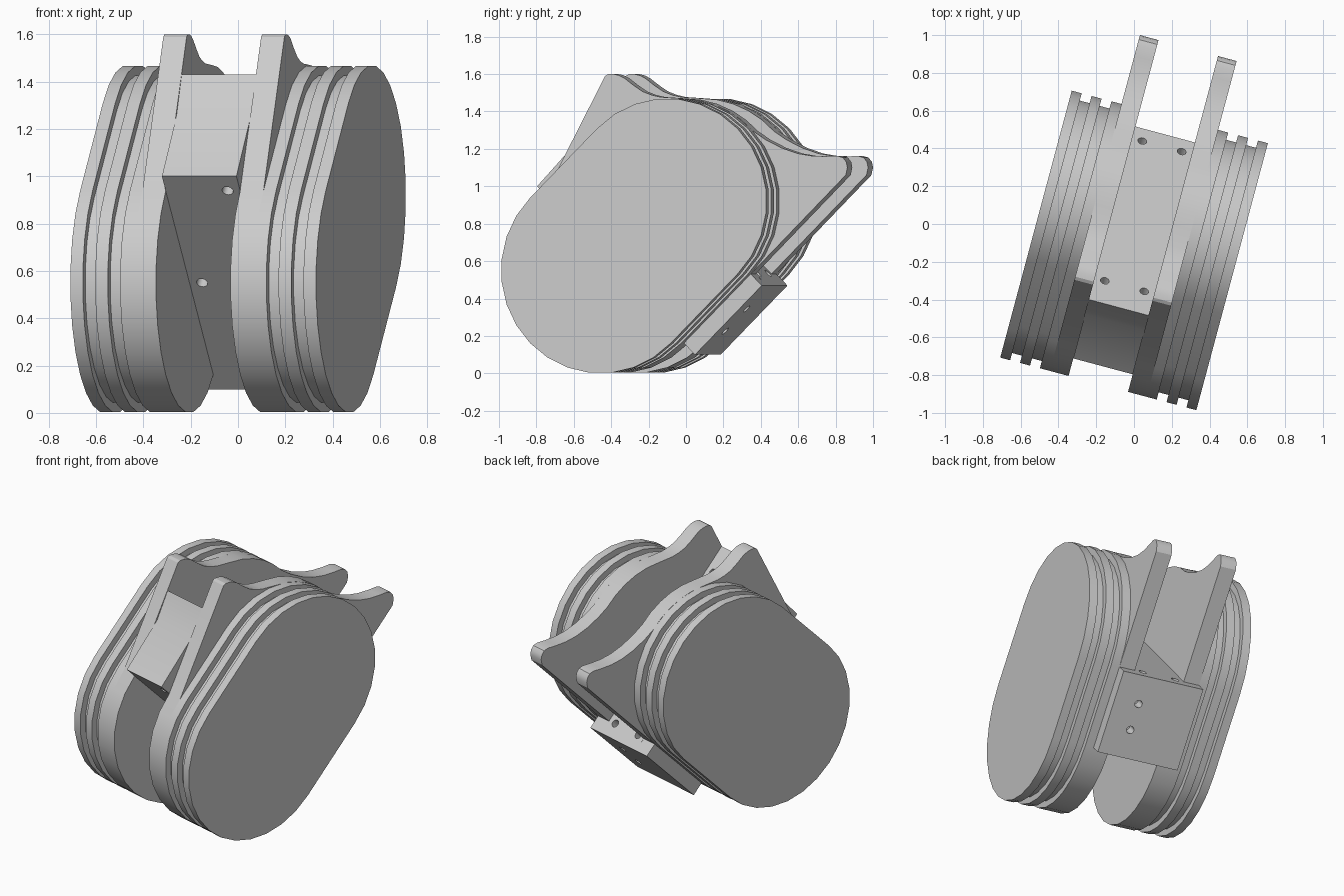
import bpy, bmesh
from math import radians, pi, sin, cos
from mathutils import Matrix, Vector

cube = bpy.data.objects.get("Cube")
if cube:
    bpy.data.objects.remove(cube)

# One plain grey for everything
grey = bpy.data.materials.new("plain_grey")
grey.use_nodes = True
COLOUR = (0.6, 0.6, 0.6, 1)
grey.diffuse_color = COLOUR
grey.node_tree.nodes["Principled BSDF"].inputs["Base Color"].default_value = COLOUR

# The whole assembly is turned about z; local x runs along the disc axis
PLACE = Matrix.Rotation(radians(-15), 4, 'Z') @ Matrix.Translation((0.0365, 0, 0))
R = 0.55                         # disc end radius
LOW, HIGH = (-0.32, 0.55), (0.05, 0.92)   # end centres of the stadium (y, z)
MID = Vector((0, -0.135, 0.735))
S = Vector((0, 1, 1)).normalized()    # along the stadium
T = Vector((0, 1, -1)).normalized()   # across it
HALF = 0.2616                    # half distance between the end centres
OUT = R + 0.087                  # outer face of the clamp block


def finish(ob):
    ob.data.materials.append(grey)
    ob.data.shade_smooth()
    ob.data.set_sharp_from_angle(angle=radians(30))
    ob.matrix_world = PLACE


def add_object(name, bm):
    bmesh.ops.recalc_face_normals(bm, faces=bm.faces)
    me = bpy.data.meshes.new(name)
    bm.to_mesh(me)
    bm.free()
    ob = bpy.data.objects.new(name, me)
    bpy.context.collection.objects.link(ob)
    return ob


def prism(name, profile, x0, x1, mirror=False):
    """Extrude a (y, z) profile from x0 to x1."""
    bm = bmesh.new()
    face = bm.faces.new([bm.verts.new((x0, y, z)) for y, z in profile])
    new = bmesh.ops.extrude_face_region(bm, geom=[face])["geom"]
    bmesh.ops.translate(bm, vec=(x1 - x0, 0, 0),
                        verts=[v for v in new if isinstance(v, bmesh.types.BMVert)])
    ob = add_object(name, bm)
    if mirror:
        ob.modifiers.new("both_sides", 'MIRROR')
    finish(ob)
    return ob


def arc(centre, r, a0, a1, n=14):
    return [(centre[0] + r * cos(radians(a0 + (a1 - a0) * i / n)),
             centre[1] + r * sin(radians(a0 + (a1 - a0) * i / n))) for i in range(n + 1)]


def stadium(r):
    return arc(HIGH, r, -45, 135) + arc(LOW, r, 135, 315)


def st(s, t):
    p = MID + S * s + T * t
    return (p.y, p.z)


# Stacked discs with grooves between them
prism("outer_disc", stadium(R), 0.483, 0.5375, True)
prism("outer_groove", stadium(R - 0.04), 0.429, 0.483, True)
prism("middle_disc", stadium(R), 0.374, 0.429, True)
prism("inner_groove", stadium(R - 0.04), 0.32, 0.374, True)
prism("inner_disc", stadium(R), 0.265, 0.32, True)

# Arm plates with a front horn and a rear horn
rear_horn = [(0.965, 1.06), (0.974, 1.1), (0.968, 1.13), (0.95, 1.153), (0.92, 1.162),
             (0.86, 1.16), (0.78, 1.162), (0.7, 1.175), (0.61, 1.205), (0.52, 1.25)]
front_horn = [(-0.06, 1.477), (-0.11, 1.488), (-0.16, 1.507), (-0.21, 1.54), (-0.26, 1.578),
              (-0.29, 1.593), (-0.32, 1.6), (-0.35, 1.6), (-0.367, 1.59), (-0.38, 1.565)]
arm = (arc(LOW, R, 135, 315) + [st(HALF, R)] + rear_horn
       + arc(HIGH, R, 43, 90, 5) + front_horn)
prism("horned_arm", arm, 0.163, 0.265, True)

# Clamp block between the arms, flush with the front horns
block_profile = [st(-HALF, -OUT), st(-HALF, OUT), st(HALF, OUT), (-0.448, 1.43), (-0.53, 1.26)]
block = prism("clamp_block", block_profile, -0.163, 0.163)
prism("rear_flange", [st(-HALF, R), st(-HALF, OUT), st(HALF, OUT), st(HALF, R)],
      0.163, 0.265, True)

# Bolt holes: position along x, s, t and the drilling direction
W = 0.108
holes = [(x, HALF, t, S) for x in (-W, W) for t in (-0.545, 0.545)]
holes += [(W, -HALF, -0.55, S), (-W, -HALF, 0, S)]
holes += [(W, s, OUT, T) for s in (-0.084, 0.084)]
bm = bmesh.new()
for x, s, t, d in holes:
    pos = MID + S * s + T * t + Vector((x, 0, 0))
    turn = d.to_track_quat('Z', 'Y').to_matrix().to_4x4()
    bmesh.ops.create_cone(bm, cap_ends=True, segments=16, radius1=0.024, radius2=0.024,
                          depth=0.16, matrix=Matrix.Translation(pos) @ turn)
cutter = add_object("hole_cutter", bm)
cutter.matrix_world = PLACE
cutter.hide_render = True
cut = block.modifiers.new("bolt_holes", 'BOOLEAN')
cut.object = cutter
cut.solver = 'EXACT'
bpy.context.view_layer.update()
baked = bpy.data.meshes.new_from_object(block.evaluated_get(bpy.context.evaluated_depsgraph_get()))
block.modifiers.clear()
block.data = baked
baked.materials.clear()
finish(block)
bpy.data.objects.remove(cutter)
